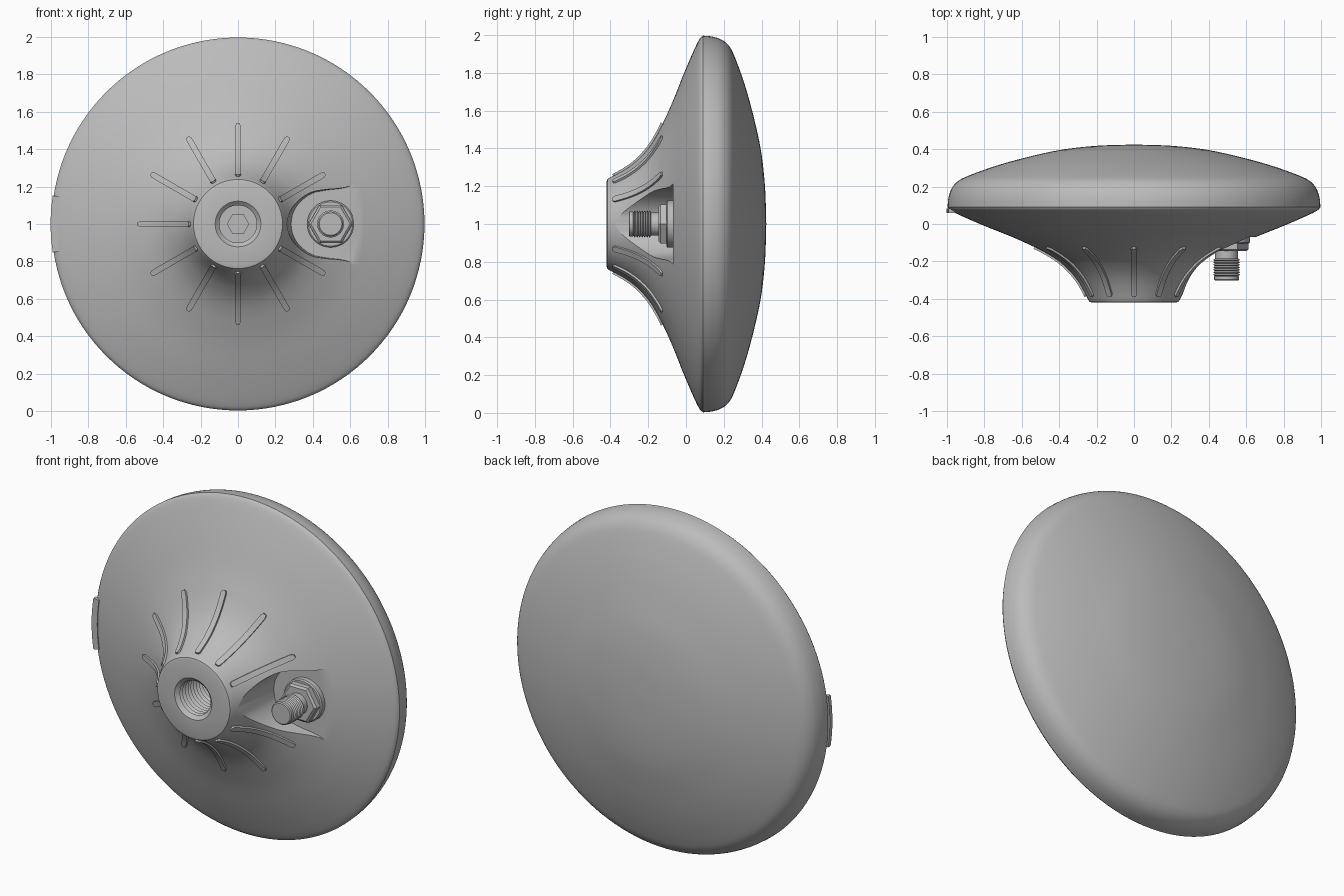
import bpy, bmesh, math
from mathutils import Vector, Matrix

if "Cube" in bpy.data.objects:
    bpy.data.objects.remove(bpy.data.objects["Cube"])

grey = bpy.data.materials.new("matte grey")
grey.use_nodes = True
grey.diffuse_color = (0.5, 0.5, 0.5, 1)
grey.node_tree.nodes["Principled BSDF"].inputs["Base Color"].default_value = (0.5, 0.5, 0.5, 1)

CENTRE = Vector((0, 0, 1))


def finish(name, bm, location=CENTRE):
    bmesh.ops.recalc_face_normals(bm, faces=bm.faces)
    mesh = bpy.data.meshes.new(name)
    bm.to_mesh(mesh)
    bm.free()
    mesh.materials.append(grey)
    obj = bpy.data.objects.new(name, mesh)
    obj.location = location
    bpy.context.collection.objects.link(obj)
    return obj


def shade(obj, angle=30):
    bpy.ops.object.select_all(action="DESELECT")
    obj.select_set(True)
    bpy.context.view_layer.objects.active = obj
    bpy.ops.object.shade_smooth_by_angle(angle=math.radians(angle))


def spline(points, n=5):
    """Smooth curve through 2D points."""
    p = [Vector(q) for q in points]
    p = [2 * p[0] - p[1]] + p + [2 * p[-1] - p[-2]]
    out = []
    for a, b, c, d in zip(p, p[1:], p[2:], p[3:]):
        for i in range(n):
            t = i / n
            out.append(0.5 * (2 * b + (c - a) * t + (2 * a - 5 * b + 4 * c - d) * t**2
                              + (3 * b - a - 3 * c + d) * t**3))
    return out + [p[-2]]


def lathe(name, profile, steps, location=CENTRE):
    """Revolve (radius, y) points about the y axis."""
    bm = bmesh.new()
    verts = [bm.verts.new((r, y, 0)) for r, y in profile]
    edges = [bm.edges.new(pair) for pair in zip(verts, verts[1:])]
    bmesh.ops.spin(bm, geom=verts + edges, cent=(0, 0, 0), axis=(0, 1, 0),
                   angle=math.tau, steps=steps)
    bmesh.ops.remove_doubles(bm, verts=bm.verts, dist=1e-5)
    return finish(name, bm, location)


def thread(inner, outer, start, end, turns):
    """Zigzag thread profile."""
    pitch = (end - start) / turns
    out = []
    for i in range(turns):
        out += [(inner, start + i * pitch), (outer, start + (i + 0.5) * pitch)]
    return out + [(inner, end)]


# Domed housing with the threaded mounting socket
flare = spline([(0.245, -0.405), (0.27, -0.355), (0.3, -0.305), (0.34, -0.255), (0.4, -0.2),
                (0.47, -0.155), (0.55, -0.115), (0.65, -0.07), (0.8, -0.01), (0.92, 0.042),
                (0.98, 0.072), (0.997, 0.09)])
dome = spline([(0.997, 0.09), (0.992, 0.14), (0.975, 0.19), (0.94, 0.23), (0.88, 0.26),
               (0.75, 0.307), (0.6, 0.35), (0.4, 0.395), (0.2, 0.418), (0, 0.425)])
socket = [(0, -0.17)] + thread(0.1, 0.112, -0.17, -0.4, 9) + [(0.122, -0.42)]
lip = [(0.225, -0.42), (0.238, -0.416)]
housing = lathe("housing", socket + lip + flare + dome[1:], 128)

# Recess around the connector
half = spline([(0.272, 0), (0.285, 0.065), (0.325, 0.125), (0.39, 0.172), (0.47, 0.19),
               (0.54, 0.198), (0.6, 0.212), (0.65, 0.24), (0.8, 0.32)], 4)
outline = list(half) + [Vector((p.x, -p.y)) for p in reversed(half[1:])]
bm = bmesh.new()
rings = []
for y, scale in ((-0.07, 0.95), (-0.6, 1.12)):
    rings.append([bm.verts.new((0.49 + (p.x - 0.49) * scale, y, p.y * scale)) for p in outline])
    bm.faces.new(rings[-1])
count = len(outline)
for i in range(count):
    j = (i + 1) % count
    bm.faces.new((rings[0][i], rings[0][j], rings[1][j], rings[1][i]))
cutter = finish("recess_cutter", bm)
cutter.hide_render = True
cut = housing.modifiers.new("recess", "BOOLEAN")
cut.operation = "DIFFERENCE"
cut.solver = "EXACT"
cut.object = cutter
bpy.context.view_layer.objects.active = housing
bpy.ops.object.modifier_apply(modifier=cut.name)
bpy.data.objects.remove(cutter)
shade(housing)

# Grip ribs that follow the flare, leaving a gap at the recess
track = [p for p in flare if 0.25 < p.x < 0.55]
for k in range(1, 12):
    bm = bmesh.new()
    rows = []
    for i, p in enumerate(track):
        a, b = track[max(i - 1, 0)], track[min(i + 1, len(track) - 1)]
        along = (b - a).normalized()
        out = Vector((along.y, -along.x))
        w = 0.016 if 0 < i < len(track) - 1 else 0.009
        low, high = p - out * 0.012, p + out * 0.011
        rows.append([bm.verts.new(v) for v in ((low.x, low.y, -w), (high.x, high.y, -w),
                                               (high.x, high.y, w), (low.x, low.y, w))])
    for r, s in zip(rows, rows[1:]):
        for i in range(4):
            j = (i + 1) % 4
            bm.faces.new((r[i], r[j], s[j], s[i]))
    bm.faces.new(rows[0])
    bm.faces.new(rows[-1])
    bm.transform(Matrix.Rotation(k * math.tau / 12, 4, "Y"))
    shade(finish(f"grip_rib_{k}", bm))

# Connector: washer, hexagonal nut and threaded barrel
SPOT = Vector((0.495, 0, 1))
washer = lathe("connector_washer", [(0, -0.06), (0.125, -0.06), (0.125, -0.098),
                                    (0.118, -0.104), (0, -0.104)], 48, SPOT)
nut = lathe("connector_nut", [(0, -0.1), (0.118, -0.1), (0.118, -0.135),
                              (0.105, -0.145), (0, -0.145)], 6, SPOT)
barrel = lathe("connector_barrel", [(0, -0.14), (0.062, -0.14), (0.062, -0.185)]
               + thread(0.062, 0.072, -0.185, -0.278, 7)
               + [(0.066, -0.28), (0.066, -0.298), (0.06, -0.303), (0, -0.303)], 48, SPOT)
for part in (washer, barrel):
    shade(part)

# Slotted hexagonal plug at the bottom of the socket
lathe("socket_plug", [(0, -0.16), (0.06, -0.16), (0.06, -0.185), (0, -0.185)], 6)
bm = bmesh.new()
bmesh.ops.create_cube(bm, size=1, matrix=Matrix.Rotation(math.radians(45), 4, "Y")
                      @ Matrix.Diagonal((0.1, 0.008, 0.014, 1)))
finish("plug_slot", bm, CENTRE + Vector((0, -0.187, 0)))

# Curved tab on the rim
bm = bmesh.new()
rows = []
for i in range(9):
    a = math.pi + math.radians(-8.7 + 17.4 * i / 8)
    rows.append([bm.verts.new((r * math.cos(a), y, r * math.sin(a)))
                 for r, y in ((0.965, 0.058), (1.002, 0.058), (1.002, 0.082), (0.965, 0.082))])
for r, s in zip(rows, rows[1:]):
    for i in range(4):
        j = (i + 1) % 4
        bm.faces.new((r[i], r[j], s[j], s[i]))
bm.faces.new(rows[0])
bm.faces.new(rows[-1])
shade(finish("rim_tab", bm))
